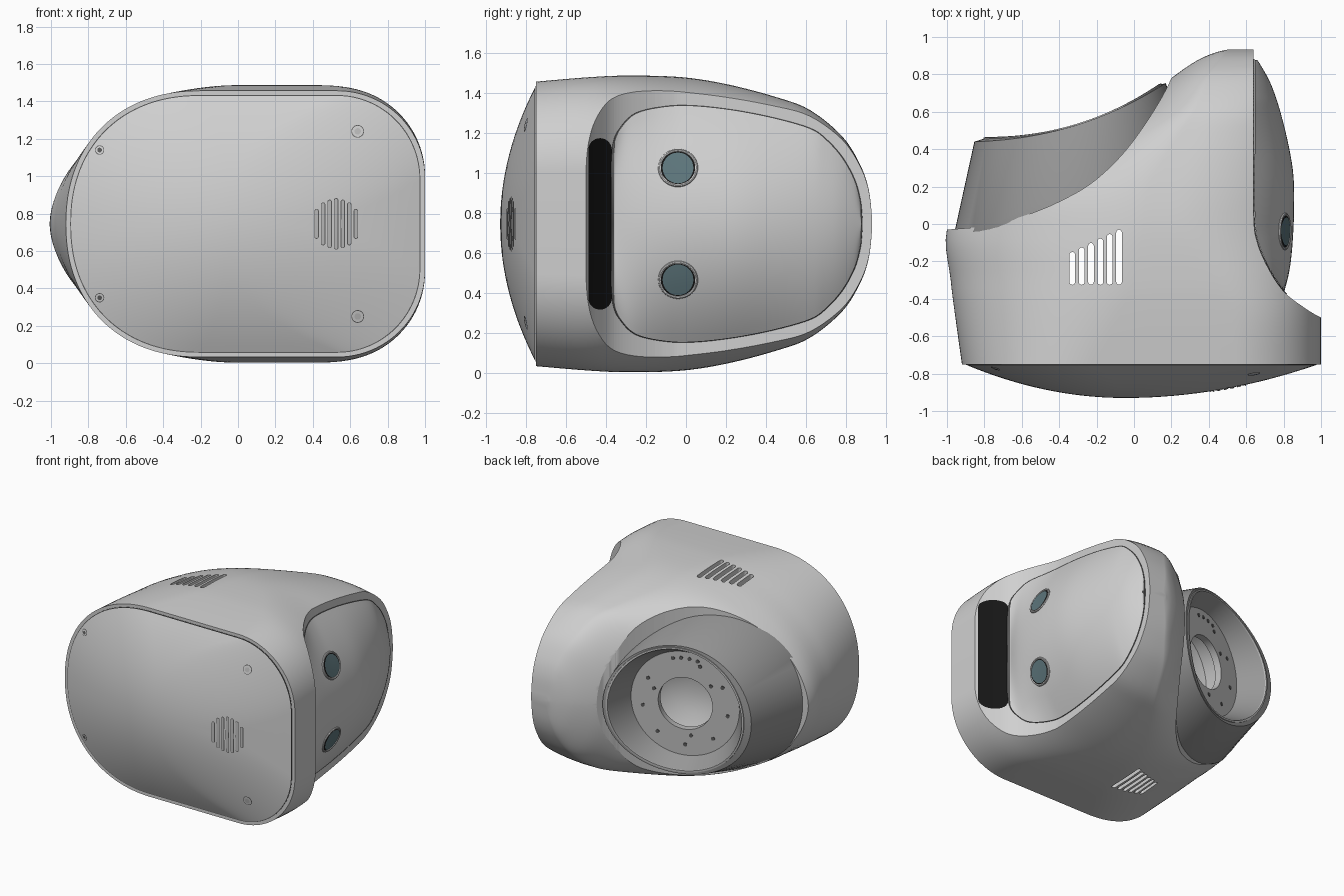
import bpy, bmesh, math
from mathutils import Vector

if "Cube" in bpy.data.objects:
    bpy.data.objects.remove(bpy.data.objects["Cube"])

MID = 0.745  # height of the horizontal symmetry plane


def material(name, r, g, b):
    m = bpy.data.materials.new(name)
    m.use_nodes = True
    m.diffuse_color = (r, g, b, 1)
    m.node_tree.nodes["Principled BSDF"].inputs["Base Color"].default_value = (r, g, b, 1)
    return m


SHELL = material("light grey shell", .63, .63, .63)
NECK = material("mid grey neck", .31, .31, .31)
METAL = material("mount grey", .5, .5, .5)
DARK = material("dark grey gaps", .1, .1, .1)
BLACK = material("black window", .008, .008, .008)
GLASS = material("blue grey glass", .11, .18, .2)


def make(name, bm, mat, angle=35):
    mesh = bpy.data.meshes.new(name)
    bm.to_mesh(mesh)
    bm.free()
    ob = bpy.data.objects.new(name, mesh)
    bpy.context.collection.objects.link(ob)
    if mat:
        mesh.materials.append(mat)
        smooth(ob, angle)
    return ob


def smooth(ob, angle=35):
    bpy.ops.object.select_all(action='DESELECT')
    ob.select_set(True)
    bpy.context.view_layer.objects.active = ob
    bpy.ops.object.shade_smooth_by_angle(angle=math.radians(angle))


def spline(rows, n=8):
    """Smooth path through rows of any width."""
    out = []
    for i in range(len(rows) - 1):
        p0, p1, p2, p3 = (rows[min(max(i + k, 0), len(rows) - 1)] for k in (-1, 0, 1, 2))
        for s in range(n):
            t = s / n
            out.append(tuple(
                b + .5 * t * (c - a + t * (2 * a - 5 * b + 4 * c - d + t * (3 * (b - c) + d - a)))
                for a, b, c, d in zip(p0, p1, p2, p3)))
    return out + [tuple(rows[-1])]


def loft(name, rings, mat, caps=(True, True), angle=35):
    bm = bmesh.new()
    loops = [[bm.verts.new(p) for p in ring] for ring in rings]
    for a, b in zip(loops, loops[1:]):
        for i in range(len(a)):
            j = (i + 1) % len(a)
            bm.faces.new((a[i], a[j], b[j], b[i]))
    for loop, cap in zip((loops[0], loops[-1]), caps):
        if cap:
            bm.faces.new(loop)
    bmesh.ops.recalc_face_normals(bm, faces=bm.faces)
    return make(name, bm, mat, angle)


def patch(name, rows, point, mat, across=4):
    """Sheet made of rows (position, half width), placed by point(position, t, half)."""
    bm = bmesh.new()
    grid = [[bm.verts.new(point(v, 2 * k / across - 1, h)) for k in range(across + 1)]
            for v, h in rows]
    for a, b in zip(grid, grid[1:]):
        for k in range(across):
            bm.faces.new((a[k], a[k + 1], b[k + 1], b[k]))
    return make(name, bm, mat)


def prism(points, z0=-1, z1=3):
    return loft("cutter", [[(x, y, z) for x, y in points] for z in (z0, z1)], None)


def cut(ob, cutter):
    mod = ob.modifiers.new("cut", 'BOOLEAN')
    mod.operation, mod.solver, mod.object = 'DIFFERENCE', 'EXACT', cutter
    bpy.ops.object.select_all(action='DESELECT')
    ob.select_set(True)
    bpy.context.view_layer.objects.active = ob
    bpy.ops.object.modifier_apply(modifier=mod.name)
    bpy.data.objects.remove(cutter)


def section(left, cl, cr, right, half, y, e=2.2, flat=.35, n=24):
    """Closed outline: rounded corners on the right, one oval end on the left."""
    upper = []
    for i in range(n + 1):
        a = math.pi / 2 * i / n
        upper.append((cr + (right - cr) * math.cos(a), half * (flat + (1 - flat) * math.sin(a))))
    for i in range(1, 4):
        upper.append((cr + (cl - cr) * i / 4, half))
    for i in range(2 * n + 1):
        a = math.pi / 4 * i / n
        upper.append((cl + (left - cl) * math.sin(a) ** (2 / e),
                      half * max(0, math.cos(a)) ** (2 / e) if i < 2 * n else 0))
    lower = [(x, -z) for x, z in reversed(upper[:-1])]
    return [(x, y, MID + z) for x, z in upper + lower]


# Main shell: sections (y, left edge, left and right corner centres, half height)
body_rows = spline([
    (-.75, -.92, -.2, .53, .712), (-.5, -.955, -.08, .52, .733), (-.3, -.98, 0, .42, .742),
    (-.03, -1, .05, .24, .735), (.2, -.85, .08, .25, .7), (.45, -.35, .22, .33, .635),
    (.62, 0, .33, .4, .57), (.78, .2, .4, .46, .44), (.87, .33, .46, .5, .3),
    (.915, .43, .49, .52, .17), (.932, .5, .52, .53, .02)], 5)
shell = loft("main_shell", [section(l, cl, cr, 1, h, y, 2.2 - .4 * min(1, (y + .75) / .7))
                            for y, l, cl, cr, h in body_rows], SHELL)

# Top and bottom vents, right through the shell
for i in range(6):
    x, y0, y1, r = -.33 + .05 * i, -.31, -.165 + .024 * i, .015
    arc = [math.pi * k / 8 for k in range(9)]
    cut(shell, prism([(x + r * math.cos(a), y1 + r * math.sin(a)) for a in arc]
                     + [(x - r * math.cos(a), y0 - r * math.sin(a)) for a in arc]))

# Side recess for the sensor panel
side = spline([(1.15, -.56), (1, -.5), (.9, -.44), (.8, -.36), (.72, -.24),
               (.66, -.1), (.64, .05), (.64, .5), (.64, 1.2)])
cut(shell, prism(side + [(1.5, 1.2), (1.5, -.56)]))

# Opening for the neck
lip = spline([(-1.4, -.06), (-1, -.03), (-.8, -.01), (-.6, .04), (-.4, .12),
              (-.2, .24), (0, .45), (.2, .78), (.28, 1.1)])
cut(shell, prism(lip + [(-1.4, 1.1)]))

# Neck frame: T along the rim, N outward
TILT = math.radians(17)
T = Vector((math.cos(TILT), math.sin(TILT), 0))
N = Vector((-math.sin(TILT), math.cos(TILT), 0))
C = Vector((-.32, .525, MID))
Z = Vector((0, 0, 1))


def circle(r, depth, bow=0, a0=0, b0=0, n=64, squash=1):
    ring = []
    for i in range(n):
        a = 2 * math.pi * i / n
        ring.append(C + T * (a0 + r * math.cos(a)) + Z * (b0 + squash * r * math.sin(a))
                    + N * (depth + bow * math.cos(a) ** 2))
    return ring


cut(shell, loft("cutter", [circle(.48, .12), circle(.4, -.45)], None))
smooth(shell, 30)


# Neck cone and its bowl
def neck_base(x, y, size, half):
    return [Vector((x, y, MID)) + Vector((.62, .27, 0)) * size * math.cos(a)
            + Z * half * math.sin(a) for a in (2 * math.pi * i / 64 for i in range(64))]


loft("neck_cone", [neck_base(-.3, .0, .93, .59), neck_base(-.35, .18, 1, .575),
                   circle(.535, 0, .075, squash=.9), circle(.497, 0, .075, .015, squash=.94)],
     NECK, (False, False))
loft("mount_rim", [circle(.5, -.01, .075, .015, squash=.94), circle(.497, .006, .075, .015, squash=.94),
                   circle(.483, .006, .075, .015, squash=.94), circle(.48, -.01, .075, .015, squash=.94)],
     METAL, (False, False))
loft("mount_bowl", [circle(.483, 0, .075, .015, squash=.94), circle(.385, -.12)],
     NECK, (False, False))
loft("mount_plate", [circle(.4, -.13), circle(.39, -.11), circle(.195, -.11), circle(.195, -.16)],
     METAL, (False, False))
loft("mount_cavity", [circle(.195, -.16), circle(.3, -.18), circle(.3, -.3),
                      circle(.2, -.38), circle(.06, -.41)], METAL, (False, True))
holes = [(.31, 30 + 40 * i) for i in range(9) if i != 1] + [(.34, 75 + 10 * i) for i in range(4)]
for r, deg in holes + [(.24, 20), (.24, 140), (.24, 260)]:
    a = math.radians(deg)
    loft("mount_hole", [circle(.014, d, 0, r * math.cos(a), r * math.sin(a), 12)
                        for d in (-.112, -.106)], DARK)

# Domed front cover with a dark seam
loft("front_seam", [section(-.897, -.2, .53, .975, .689, y) for y in (-.74, -.753)], DARK)
cover_rings = []
for k in range(17):
    s = 1 - k / 16 * .98
    left, right = (-.05 + s * (x + .05) for x in (-.892, .97))
    cl, cr = (-.05 + s ** 3 * (x + .05) for x in (-.2, .53))
    cover_rings.append(section(left, cl, cr, right, .684 * s, -.755 - .175 * (1 - s * s),
                               2 + .2 * s, .35 * s * s))
cover = loft("front_cover", cover_rings, SHELL)


# Sensor panel, bulging out of the recess
def recess_x(y):
    for (x0, y0), (x1, y1) in zip(side, side[1:]):
        if y0 <= y <= y1:
            return x0 + (x1 - x0) * (y - y0) / max(y1 - y0, 1e-6)
    return .64


panel_rows = spline([(-.37, .3), (-.36, .4), (-.33, .47), (-.25, .55), (-.1, .585), (.05, .588),
                     (.25, .565), (.45, .525), (.62, .475), (.7, .42), (.78, .33),
                     (.84, .22), (.868, .12), (.876, .05), (.878, .01)], 5)
crown = spline([(-.37, .795), (-.25, .825), (-.1, .842), (.1, .85), (.3, .842),
                (.55, .79), (.75, .725), (.9, .64)])


def panel_point(y, t, h):
    top = next((x0 + (x1 - x0) * (y - y0) / (y1 - y0) for (y0, x0), (y1, x1)
                in zip(crown, crown[1:]) if y0 <= y <= y1), .64)
    x = recess_x(y)
    return (x + .006 + max(0, top - x) * (1 - t * t), y, MID + t * h)


def recess_point(y, t, h):
    return (recess_x(y) + .002, y, MID + t * h)


panel = patch("sensor_panel", panel_rows, panel_point, SHELL, 32)
seam = patch("panel_seam", [(.25 + (y - .25) * 1.008, h + .004) for y, h in panel_rows],
             recess_point, DARK, 2)
thick = seam.modifiers.new("thickness", 'SOLIDIFY')
thick.thickness, thick.offset = .006, 0


def disc_rows(v, r, straight=0, n=16):
    """Rows of a circle, or of an upright capsule when straight is given."""
    rows = []
    for k in range(n + 1):
        a = math.pi * k / n
        shift = math.copysign(straight, -math.cos(a)) if abs(math.cos(a)) > 1e-6 else 0
        rows.append((v + shift - r * math.cos(a), r * math.sin(a)))
    return rows


# Black window beside the panel
patch("window", [(y, .37 + h) for y, h in disc_rows(-.43, .059)], recess_point, BLACK, 2)


def on_surface(ob, start, direction, lift):
    """Project a point onto a part, falling back to the nearest point."""
    hit, place, normal, face = ob.ray_cast(start, direction)
    if not hit:
        place = ob.closest_point_on_mesh(start)[1]
    return place - Vector(direction) * lift


def on_panel(z, lift):
    return lambda y, t, h: on_surface(panel, (1, y, z + t * h), (-1, 0, 0), lift)


def on_cover(x, lift):
    return lambda z, t, h: on_surface(cover, (x + t * h, -1, z), (0, 1, 0), lift)


bpy.context.view_layer.update()

# Two lenses with bezels
for z in (MID - .28, MID + .28):
    patch("lens_surround", disc_rows(-.04, .088), on_panel(z, .004), BLACK)
    patch("lens_glass", disc_rows(-.04, .077), on_panel(z, .008), GLASS)
    hit = panel.ray_cast((2, -.04, z), (-1, 0, 0))
    normal = hit[2] if hit[2].x > 0 else -hit[2]
    bpy.ops.mesh.primitive_torus_add(
        location=hit[1], rotation=normal.to_track_quat('Z', 'Y').to_euler(),
        major_radius=.092, minor_radius=.008, major_segments=40, minor_segments=8)
    bezel = bpy.context.object
    bezel.name = "lens_bezel"
    bezel.data.materials.append(SHELL)
    smooth(bezel)

# Front speaker slots with dark edges
for i, half in enumerate((.08, .115, .13, .138, .13, .115, .08)):
    x = .42 + .035 * i
    patch("slot_edge", disc_rows(MID, .012, half - .012), on_cover(x, .003), DARK, 2)
    patch("slot_floor", disc_rows(MID, .008, half - .012), on_cover(x, .005), METAL, 2)

# Front screws
for x, dz, r, socket in ((-.74, .395, .025, DARK), (.64, .495, .034, METAL)):
    for z in (MID - dz, MID + dz):
        patch("screw_gap", disc_rows(z, r), on_cover(x, .002), DARK)
        patch("screw_head", disc_rows(z, r - .004), on_cover(x, .004), SHELL)
        patch("screw_socket", disc_rows(z, r * .5), on_cover(x, .006), socket)
